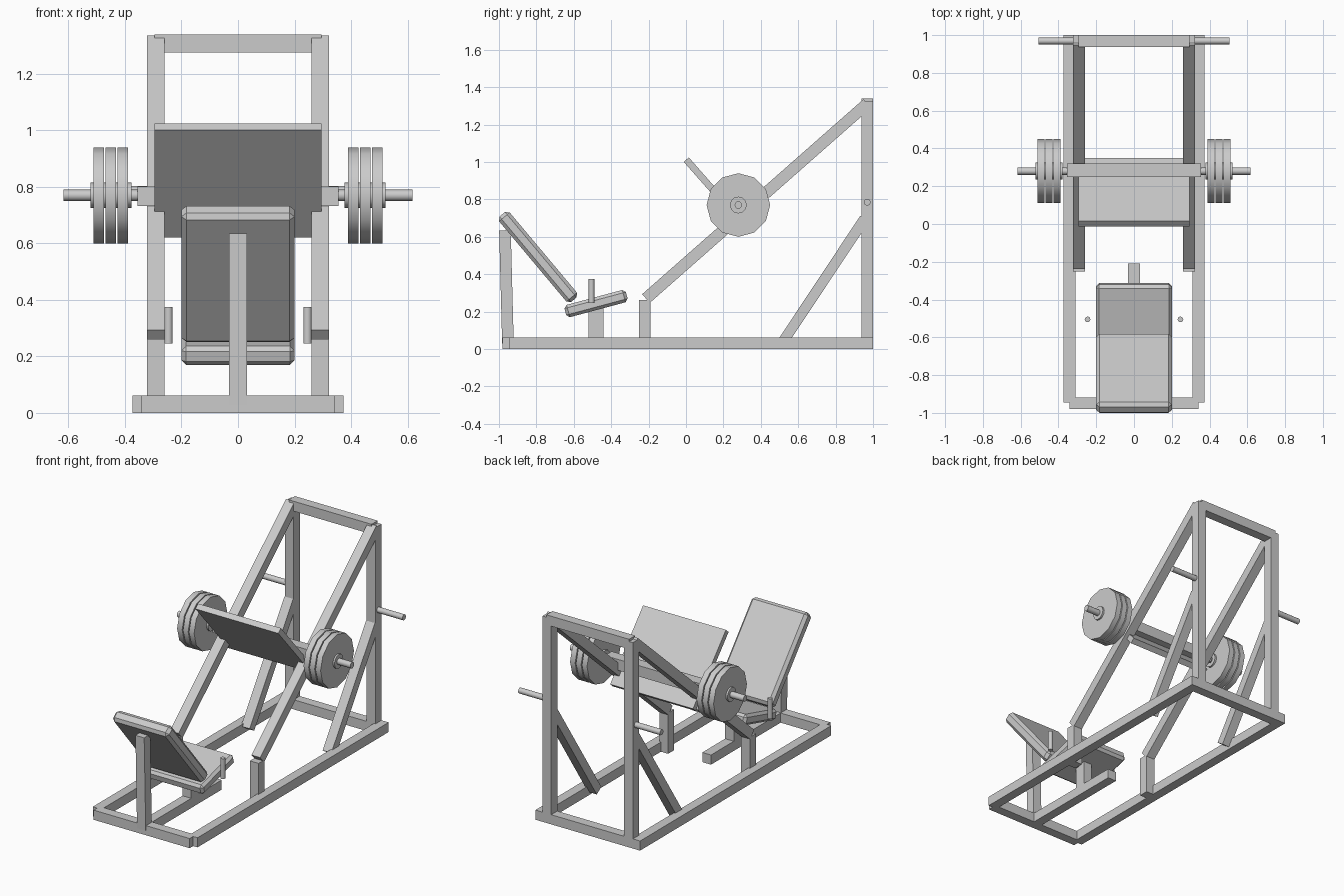
import bpy, bmesh, math
from mathutils import Vector

if "Cube" in bpy.data.objects:
    bpy.data.objects.remove(bpy.data.objects["Cube"], do_unlink=True)

steel = bpy.data.materials.new("light_grey")
GREY = (0.6, 0.6, 0.6, 1)
steel.diffuse_color = GREY
steel.use_nodes = True
steel.node_tree.nodes["Principled BSDF"].inputs["Base Color"].default_value = GREY

SIDES = (("left", 1), ("right", -1))
TUBE = 0.062


def box(name, center, size, tilt=0, bevel=0):
    """Box tilted about the x axis, with optional chamfered edges."""
    bm = bmesh.new()
    bmesh.ops.create_cube(bm, size=1)
    bmesh.ops.scale(bm, vec=size, verts=bm.verts)
    if bevel:
        bmesh.ops.bevel(bm, geom=bm.edges[:], offset=bevel, segments=1, affect='EDGES')
    mesh = bpy.data.meshes.new(name)
    bm.to_mesh(mesh)
    bm.free()
    mesh.materials.append(steel)
    ob = bpy.data.objects.new(name, mesh)
    ob.location = center
    ob.rotation_euler.x = math.radians(tilt)
    bpy.context.collection.objects.link(ob)
    return ob


def beam(name, x, start, end, width=TUBE, depth=TUBE):
    """Square tube between two (y, z) points in the plane at x."""
    a, b = Vector((x, *start)), Vector((x, *end))
    d = b - a
    box(name, (a + b) / 2, (width, d.length, depth), math.degrees(math.atan2(d.z, d.y)))


def rod(name, center, radius, length, axis='X', sides=12):
    bpy.ops.mesh.primitive_cylinder_add(vertices=sides, radius=radius, depth=length, location=center)
    ob = bpy.context.object
    ob.name = name
    if axis == 'X':
        ob.rotation_euler = (0, math.pi / 2, 0)
    ob.data.materials.append(steel)
    bpy.ops.object.shade_smooth_by_angle(angle=math.radians(40))


# Base frame
for side, s in SIDES:
    beam(side + "_base_rail", s * 0.342, (-0.945, 0.031), (1.0, 0.031))
box("front_base_bar", (0, -0.949, 0.031), (0.684, TUBE, TUBE))
box("rear_base_bar", (0, 0.969, 0.031), (0.684, TUBE, TUBE))
beam("centre_base_rail", 0, (-0.95, 0.031), (-0.21, 0.031))

# Upright frame with inclined guide rails
for side, s in SIDES:
    x = s * 0.291
    beam(side + "_rear_upright", x, (0.969, 0), (0.969, 1.325))
    beam(side + "_front_upright", x, (-0.22, 0), (-0.22, 0.262))
    beam(side + "_guide_rail", x, (-0.214, 0.27), (0.969, 1.312))
    beam(side + "_diagonal_brace", x, (0.513, 0.031), (0.956, 0.698), depth=0.056)
    rod(side + "_storage_peg", (s * 0.395, 0.969, 0.785), 0.018, 0.22)
box("top_bar", (0, 0.969, 1.308), (0.59, TUBE, 0.064))

# Sliding carriage: foot plate, cross bar and weights
box("foot_plate", (0, 0.169, 0.8225), (0.59, 0.507, 0.036), -48.6)
box("carriage_bar", (0, 0.285, 0.767), (0.71, 0.07, 0.07))
for side, s in SIDES:
    rod(side + "_weight_shaft", (s * 0.47, 0.28, 0.77), 0.02, 0.295)
    rod(side + "_weight_hub", (s * 0.45, 0.28, 0.77), 0.045, 0.145)
    for i in range(3):
        rod(f"{side}_weight_plate_{i + 1}", (s * (0.408 + 0.0425 * i), 0.28, 0.77), 0.17, 0.036)

# Seat, backrest and their supports
box("seat_pad", (0, -0.481, 0.243), (0.4, 0.34, 0.068), 15, 0.016)
box("backrest_pad", (0, -0.791, 0.492), (0.4, 0.596, 0.074), -50, 0.018)
beam("backrest_post", 0, (-0.952, 0.031), (-0.968, 0.635))
beam("seat_post", 0, (-0.481, 0.031), (-0.481, 0.23), depth=0.078)
for side, s in SIDES:
    rod(side + "_hand_grip", (s * 0.246, -0.505, 0.31), 0.015, 0.13, 'Z')
